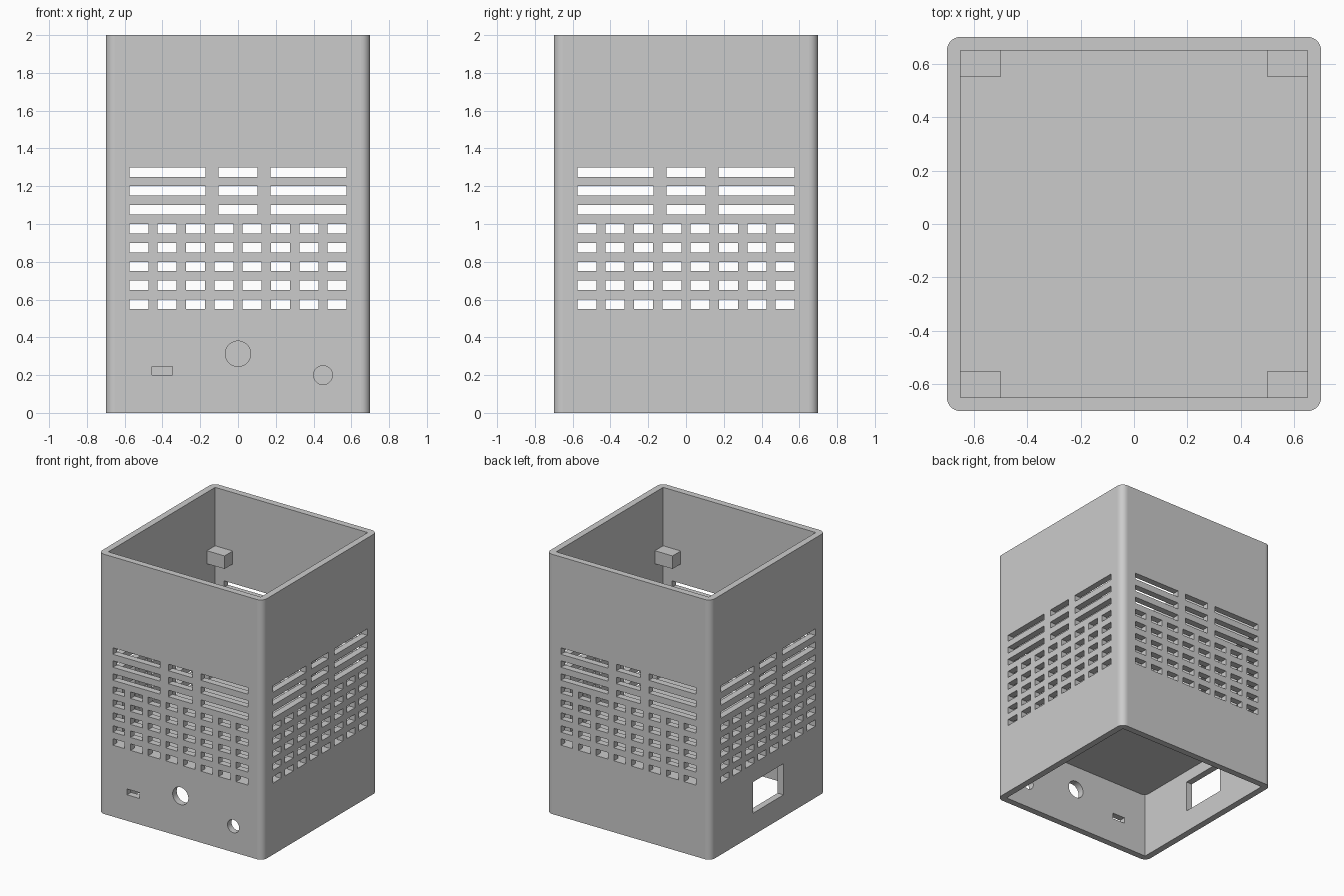
import bpy, bmesh
from mathutils import Matrix, Vector
from math import pi

if "Cube" in bpy.data.objects:
    bpy.data.objects.remove(bpy.data.objects["Cube"], do_unlink=True)

HALF, WALL, HEIGHT = 0.7, 0.05, 2.0
INNER = HALF - WALL

grey = bpy.data.materials.new("plain grey")
grey.use_nodes = True
grey.diffuse_color = (0.6, 0.6, 0.6, 1)
grey.node_tree.nodes["Principled BSDF"].inputs["Base Color"].default_value = (0.6, 0.6, 0.6, 1)


def add_box(bm, lo, hi, turn=0):
    """Box between two corners, turned about the vertical axis."""
    lo, hi = Vector(lo), Vector(hi)
    m = (Matrix.Rotation(turn, 4, 'Z') @ Matrix.Translation((lo + hi) / 2)
         @ Matrix.Diagonal((hi - lo).to_4d()))
    m[3][3] = 1
    return bmesh.ops.create_cube(bm, size=1, matrix=m)["verts"]


def round_corners(bm, radius, segments):
    upright = [e for e in bm.edges
               if abs(e.verts[0].co.z - e.verts[1].co.z) > 0.01]
    bmesh.ops.bevel(bm, geom=upright, offset=radius, offset_type='OFFSET',
                    segments=segments, profile=0.5, affect='EDGES')


def finish(bm, name):
    bmesh.ops.recalc_face_normals(bm, faces=bm.faces)
    mesh = bpy.data.meshes.new(name)
    bm.to_mesh(mesh)
    bm.free()
    mesh.materials.append(grey)
    obj = bpy.data.objects.new(name, mesh)
    bpy.context.collection.objects.link(obj)
    return obj


def cut(obj, cutter):
    """Subtract the cutter, then discard it."""
    mod = obj.modifiers.new("cut", 'BOOLEAN')
    mod.operation, mod.solver, mod.object = 'DIFFERENCE', 'EXACT', cutter
    graph = bpy.context.evaluated_depsgraph_get()
    mesh = bpy.data.meshes.new_from_object(obj.evaluated_get(graph))
    obj.modifiers.clear()
    obj.data = mesh
    bpy.data.objects.remove(cutter, do_unlink=True)


# Casing: rounded square tube, open at both ends
bm = bmesh.new()
add_box(bm, (-HALF, -HALF, 0), (HALF, HALF, HEIGHT))
round_corners(bm, 0.05, 8)
casing = finish(bm, "casing")

bm = bmesh.new()
add_box(bm, (-INNER, -INNER, -0.1), (INNER, INNER, HEIGHT + 0.1))
cut(casing, finish(bm, "cavity_cutter"))

# Openings through the walls
bm = bmesh.new()
NEAR, FAR = -HALF - 0.05, -INNER + 0.04


def opening(x0, x1, z0, z1, turn=0):
    return add_box(bm, (x0, NEAR, z0), (x1, FAR, z1), turn)


def round_opening(x, z, radius):
    m = Matrix.Translation((x, (NEAR + FAR) / 2, z)) @ Matrix.Rotation(pi / 2, 4, 'X')
    bmesh.ops.create_cone(bm, cap_ends=True, segments=48, radius1=radius,
                          radius2=radius, depth=FAR - NEAR, matrix=m)


# Vents: three rows of long slots above five rows of short ones, on each side
long_slots = [(-0.575, -0.173), (-0.103, 0.103), (0.173, 0.575)]
short_slots = [(-0.575 + 0.15 * i, -0.475 + 0.15 * i) for i in range(8)]
for side in range(4):
    for row in range(8):
        z = 0.55 + 0.1 * row
        for x0, x1 in (short_slots if row < 5 else long_slots):
            opening(x0, x1, z, z + 0.05, side * pi / 2)

# Front ports and the window in the right side
round_opening(0, 0.313, 0.067)
round_opening(0.45, 0.2, 0.05)
opening(-0.455, -0.348, 0.2, 0.245)
opening(-0.187, 0.187, 0.17, 0.41, -pi / 2)
cut(casing, finish(bm, "opening_cutter"))

# Smooth only the curved corners and port bores
for p in casing.data.polygons:
    n = [abs(c) for c in p.normal]
    p.use_smooth = sorted(n)[1] > 0.03
casing.data.update()

# Inner floor, its corners slightly rounded
bm = bmesh.new()
add_box(bm, (-INNER, -INNER, 0.5), (INNER, INNER, 0.55))
round_corners(bm, 0.04, 4)
finish(bm, "inner_floor")

# Support blocks in the four upper corners
for sx, side in ((-1, "right"), (1, "left")):
    for sy, end in ((-1, "front"), (1, "back")):
        bm = bmesh.new()
        xs = sorted((sx * 0.5, sx * INNER))
        ys = sorted((sy * 0.55, sy * INNER))
        add_box(bm, (xs[0], ys[0], 1.45), (xs[1], ys[1], 1.55))
        finish(bm, f"support_block_{end}_{side}")
